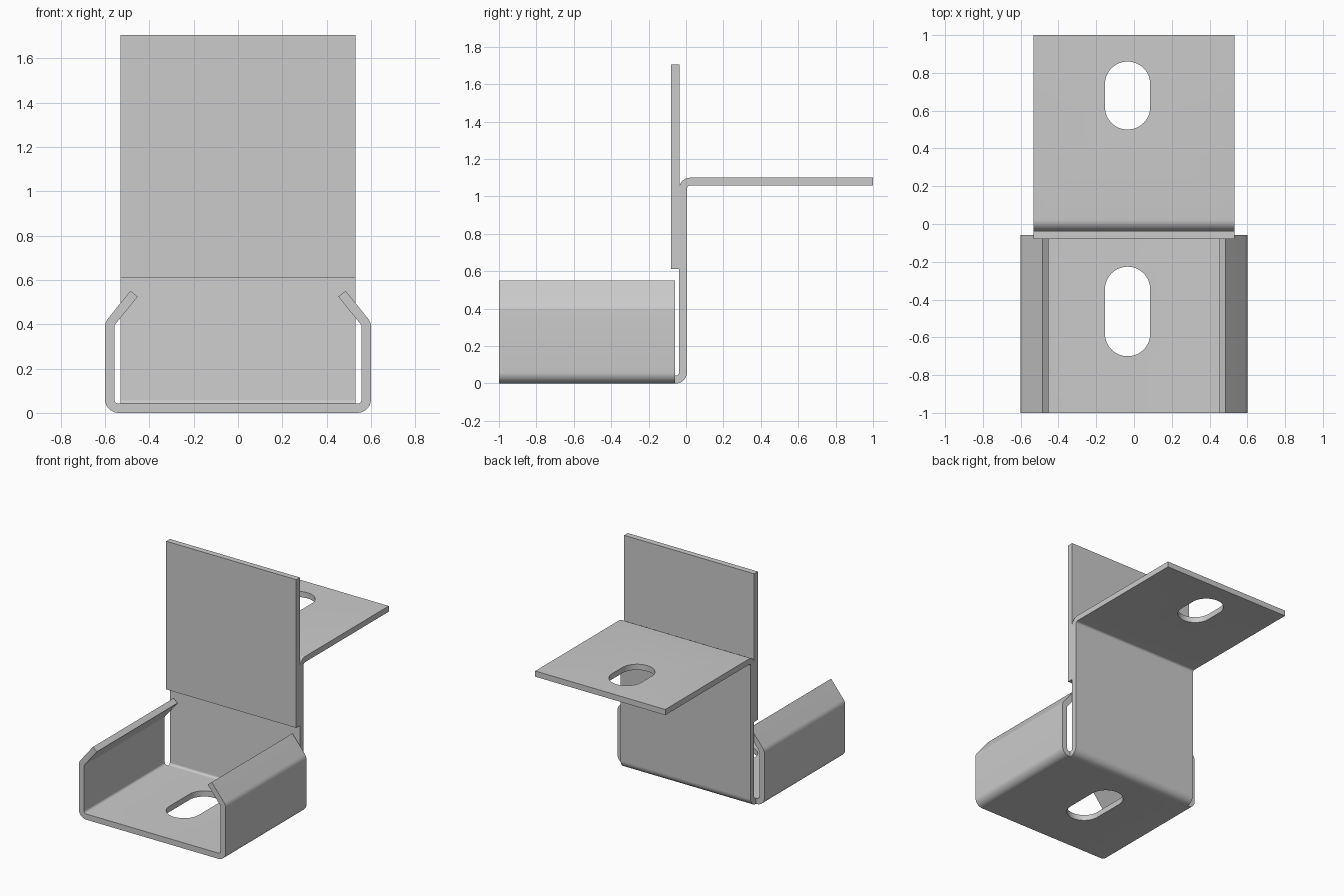
import bpy, bmesh, math
from mathutils import Vector, Matrix

if "Cube" in bpy.data.objects:
    bpy.data.objects.remove(bpy.data.objects["Cube"])

T = 0.042      # sheet thickness
HALF_W = 0.531  # half width of bracket and back plate


def bent_profile(path, radius, steps=8):
    """Outline of a sheet of thickness T following a centreline with rounded bends."""
    pts = [Vector(p) for p in path]
    perp = lambda d: Vector((-d.y, d.x))
    rail = []
    for i, p in enumerate(pts):
        if i in (0, len(pts) - 1):
            d = (pts[1] - p if i == 0 else p - pts[i - 1]).normalized()
            rail.append((p, perp(d)))
            continue
        d1, d2 = (p - pts[i - 1]).normalized(), (pts[i + 1] - p).normalized()
        a = math.atan2(d1.x * d2.y - d1.y * d2.x, d1.dot(d2))
        s = math.copysign(1, a)
        n1 = perp(d1)
        centre = p - d1 * radius * math.tan(abs(a) / 2) + s * n1 * radius
        for k in range(steps + 1):
            n = Matrix.Rotation(a * k / steps, 2) @ n1
            rail.append((centre - s * n * radius, n))
    return [q + n * T / 2 for q, n in rail] + [q - n * T / 2 for q, n in reversed(rail)]


def extrude(name, outline, w0, w1, place):
    """Solid from a 2D outline, swept from w0 to w1; place maps (u, v, w) to x, y, z."""
    bm = bmesh.new()
    face = bm.faces.new([bm.verts.new(place(u, v, w0)) for u, v in outline])
    geom = bmesh.ops.extrude_face_region(bm, geom=[face])["geom"]
    move = Vector(place(0, 0, w1)) - Vector(place(0, 0, w0))
    bmesh.ops.translate(bm, vec=move, verts=[g for g in geom if isinstance(g, bmesh.types.BMVert)])
    bmesh.ops.recalc_face_normals(bm, faces=bm.faces)
    me = bpy.data.meshes.new(name)
    bm.to_mesh(me)
    bm.free()
    ob = bpy.data.objects.new(name, me)
    bpy.context.collection.objects.link(ob)
    return ob


def activate(ob):
    bpy.ops.object.select_all(action='DESELECT')
    ob.select_set(True)
    bpy.context.view_layer.objects.active = ob


def cut_slot(ob, x, y0, y1, r, z):
    """Cut a round-ended slot running along y."""
    outline = []
    for cy, start in ((y1 - r, 0), (y0 + r, math.pi)):
        for k in range(25):
            a = start + math.pi * k / 24
            outline.append((x + r * math.cos(a), cy + r * math.sin(a)))
    cutter = extrude("slot_cutter", outline, z - 0.1, z + 0.1, lambda u, v, w: (u, v, w))
    cutter.hide_render = True
    mod = ob.modifiers.new("slot", 'BOOLEAN')
    mod.operation, mod.object, mod.solver = 'DIFFERENCE', cutter, 'EXACT'
    activate(ob)
    bpy.ops.object.modifier_apply(modifier=mod.name)
    bpy.data.objects.remove(cutter, do_unlink=True)


# Base channel with inward-leaning lips
right = [(0.579, T / 2), (0.579, 0.402), (0.469, 0.538)]
path = [(-x, z) for x, z in reversed(right)] + right
channel = extrude("base_channel", bent_profile(path, 0.04), -1, -0.058,
                  lambda u, v, w: (u, w, v))
cut_slot(channel, -0.034, -0.70, -0.226, 0.12, 0)

# Upright web bent into the rear flange
path = [(-0.058, T / 2), (-0.016, T / 2), (-0.016, 1.079), (1, 1.079)]
bracket = extrude("web_and_flange", bent_profile(path, 0.038), -HALF_W, HALF_W,
                  lambda u, v, w: (w, u, v))
cut_slot(bracket, -0.034, 0.50, 0.86, 0.12, 1.079)

# Flat plate on the front of the web
plate = extrude("back_plate", [(-0.079, 0.612), (-0.036, 0.612), (-0.036, 1.706), (-0.079, 1.706)],
                -HALF_W, HALF_W, lambda u, v, w: (w, u, v))

for ob in (channel, bracket, plate):
    activate(ob)
    bpy.ops.object.shade_smooth_by_angle(angle=math.radians(30))
